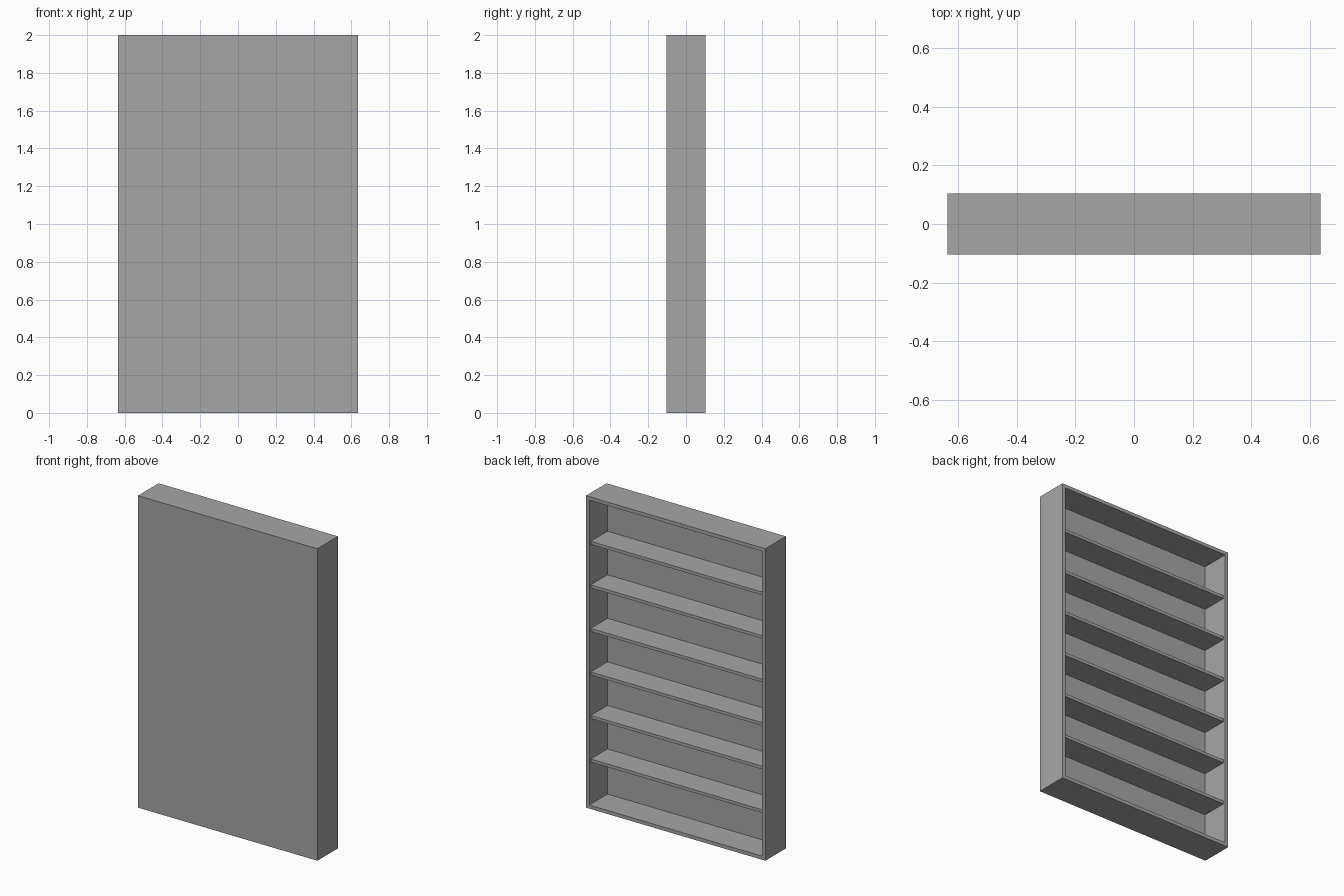
import bpy

cube = bpy.data.objects.get("Cube")
if cube:
    bpy.data.objects.remove(cube, do_unlink=True)

# Overall sizes
W, D, H = 1.272, 0.208, 2.0
BOARD = 0.023          # frame board thickness
PANEL = 0.024          # closed panel thickness
SHELVES, SHELF_T, RECESS = 6, 0.02, 0.015

grey = bpy.data.materials.new("plain grey")
grey.use_nodes = True
colour = (0.38, 0.38, 0.38, 1)
grey.diffuse_color = colour
grey.node_tree.nodes["Principled BSDF"].inputs["Base Color"].default_value = colour


def board(name, low, high):
    """Box spanning two opposite corners."""
    centre = [(a + b) / 2 for a, b in zip(low, high)]
    size = [b - a for a, b in zip(low, high)]
    bpy.ops.mesh.primitive_cube_add(size=1, location=centre)
    ob = bpy.context.object
    ob.name = name
    ob.scale = size
    bpy.ops.object.transform_apply(location=False, rotation=False, scale=True)
    ob.data.materials.append(grey)
    return ob


x, y = W / 2, D / 2
inner = x - BOARD
panel_y = -y + PANEL

# Closed front panel
board("panel", (-x, -y, 0), (x, panel_y, H))

# Frame, open towards the back
board("left_side", (inner, panel_y, 0), (x, y, H))
board("right_side", (-x, panel_y, 0), (-inner, y, H))
board("bottom_board", (-inner, panel_y, 0), (inner, y, BOARD))
board("top_board", (-inner, panel_y, H - BOARD), (inner, y, H))

# Evenly spaced shelves, set back from the frame edge
step = (H - 2 * BOARD) / (SHELVES + 1)
for i in range(1, SHELVES + 1):
    z = BOARD + i * step
    board(f"shelf_{i}", (-inner, panel_y, z - SHELF_T / 2),
          (inner, y - RECESS, z + SHELF_T / 2))
